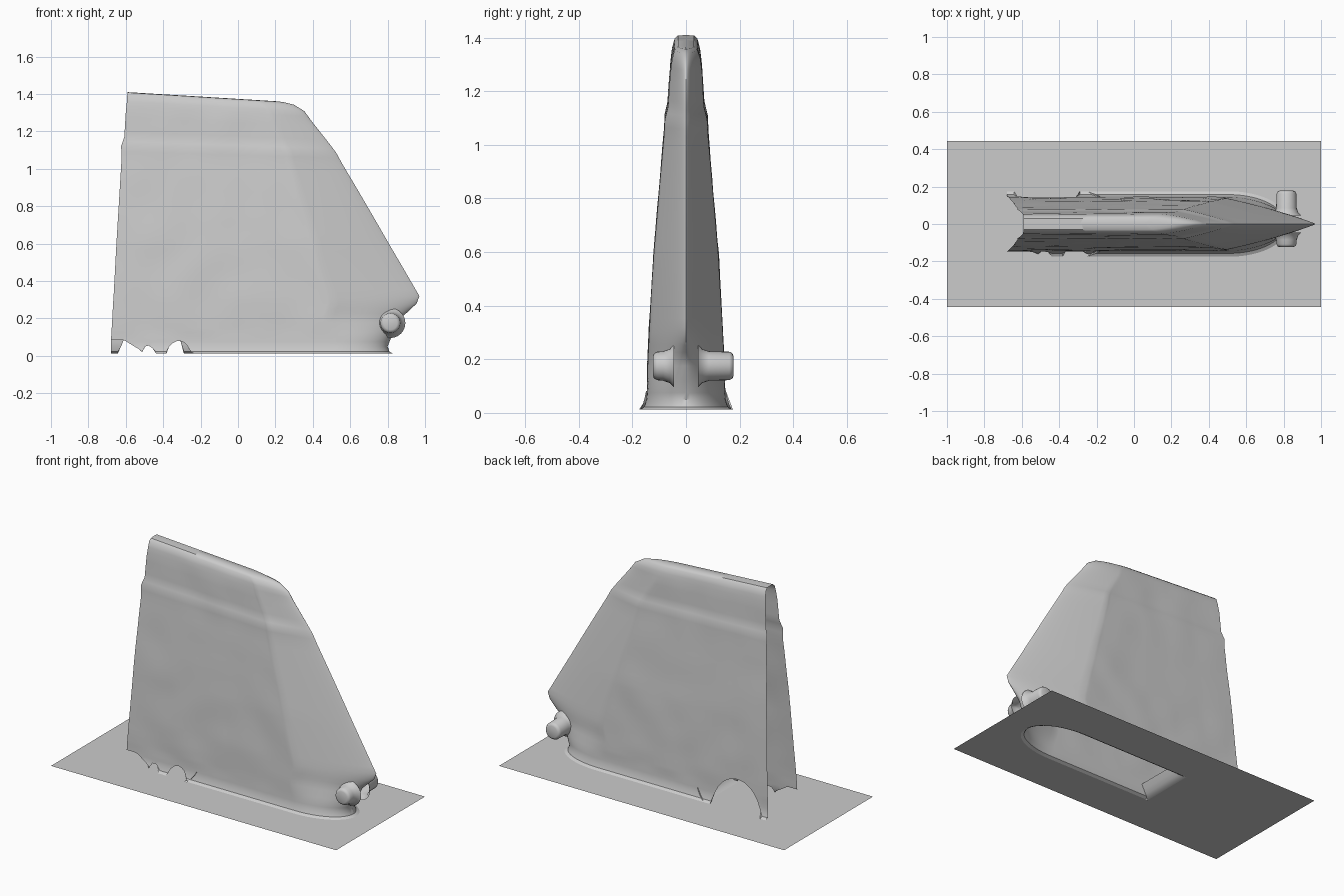
import bpy, bmesh, math
from mathutils import Vector, noise

if "Cube" in bpy.data.objects:
    bpy.data.objects.remove(bpy.data.objects["Cube"])

BASE = 0.012
# height, back x, nose x, half width, nose taper length, nose roundness
ROWS = [
    (0.012, -0.68, 0.83, 0.175, 0.32, 1.0),
    (0.022, -0.68, 0.81, 0.157, 0.30, 1.0),
    (0.05, -0.68, 0.80, 0.148, 0.30, 1.0),
    (0.10, -0.678, 0.82, 0.145, 0.32, 0.9),
    (0.20, -0.672, 0.87, 0.142, 0.40, 0.45),
    (0.28, -0.668, 0.955, 0.138, 0.46, 0.1),
    (0.32, -0.665, 0.97, 0.136, 0.48, 0.0),
    (0.60, -0.65, 0.81, 0.120, 0.40, 0.0),
    (1.06, -0.622, 0.555, 0.082, 0.28, 0.05),
    (1.12, -0.625, 0.525, 0.079, 0.26, 0.1),
    (1.17, -0.608, 0.49, 0.067, 0.25, 0.1),
    (1.30, -0.60, 0.395, 0.059, 0.22, 0.3),
    (1.36, -0.594, 0.355, 0.052, 0.20, 0.5),
    (1.395, -0.592, 0.30, 0.043, 0.18, 0.6),
    (1.408, -0.59, 0.24, 0.030, 0.16, 0.6),
    (1.41, -0.59, 0.20, 0.0, 0.15, 0.6),
]
FLAT, TAPER = 64, 16


def section(z):
    """Interpolate the fin's section data at a height."""
    for a, b in zip(ROWS, ROWS[1:]):
        if z <= b[0]:
            f = (z - a[0]) / (b[0] - a[0])
            return [p + (q - p) * f for p, q in zip(a[1:], b[1:])]
    return ROWS[-1][1:]


def arch(x, centre, half, height):
    d = 1 - ((x - centre) / half) ** 2
    return height * math.sqrt(d) if d > 0 else 0


def hem(x, side):
    """Height of the ragged lower edge near the open back."""
    if side > 0:
        return arch(x, -0.46, 0.17, 0.20)
    tail = min(0.085, max(0, (-0.52 - x) * 0.6 + 0.03)) if x < -0.52 else 0
    return max(tail, arch(x, -0.48, 0.035, 0.055), arch(x, -0.315, 0.065, 0.08))


def raw(i, z):
    xb, xn, w, length, rnd = section(z)
    xs = xn - length
    if i <= FLAT:
        return xb + (xs - xb) * i / FLAT, w
    s = math.sin((i - FLAT) / TAPER * math.pi / 2)
    y = w * (rnd * math.sqrt(max(0, 1 - s * s)) + (1 - rnd) * (1 - s) ** 0.85)
    return xs + length * s, y


def fin_point(i, z, side):
    x, y = raw(i, z)
    h = hem(x, side)
    if h > z:
        z = h
        x, y = raw(i, z)
    # slightly uneven skin
    if 0.1 < z < 1.39 and i < FLAT:
        y += 0.004 * noise.noise(Vector((x * 5, z * 5, side * 3)))
    drop = 0.055 * (z / 1.41) ** 3 * (x + 0.6) / 0.9
    return Vector((x, side * y, z - drop))


def finish(name, bm, angle=40):
    bmesh.ops.remove_doubles(bm, verts=bm.verts, dist=0.0004)
    bmesh.ops.dissolve_degenerate(bm, edges=bm.edges, dist=0.0002)
    bmesh.ops.recalc_face_normals(bm, faces=bm.faces)
    me = bpy.data.meshes.new(name)
    bm.to_mesh(me)
    bm.free()
    ob = bpy.data.objects.new(name, me)
    bpy.context.collection.objects.link(ob)
    bpy.ops.object.select_all(action='DESELECT')
    ob.select_set(True)
    bpy.context.view_layer.objects.active = ob
    bpy.ops.object.shade_smooth_by_angle(angle=math.radians(angle))
    return ob


def loft(bm, rows, closed=False):
    grid = [[bm.verts.new(p) for p in r] for r in rows]
    n = len(grid[0])
    for a, b in zip(grid, grid[1:]):
        for i in range(n if closed else n - 1):
            j = (i + 1) % n
            bm.faces.new((a[i], a[j], b[j], b[i]))


# Hollow fin, open at the back and underneath
levels = []
for a, b in zip(ROWS, ROWS[1:]):
    n = max(1, min(8, round((b[0] - a[0]) / 0.025)))
    levels += [a[0] + (b[0] - a[0]) * k / n for k in range(n)]
levels.append(ROWS[-1][0])
bm = bmesh.new()
N = FLAT + TAPER
loft(bm, [[fin_point(i, z, -1) for i in range(N + 1)] +
          [fin_point(i, z, 1) for i in range(N - 1, -1, -1)] for z in levels])
finish("fin_shell", bm)

# Thin base sheet with a long slot under the fin
half = [raw(i, BASE) for i in range(N + 1) if raw(i, BASE)[0] > -0.27]
slot = [(x, -y) for x, y in half] + [(x, y) for x, y in half[-2::-1]]
outer = [(-1, -0.445), (1, -0.445), (1, 0.445), (-1, 0.445)]
bm = bmesh.new()
edges = []
for loop in (outer, slot):
    vs = [bm.verts.new((x, y, BASE)) for x, y in loop]
    edges += [bm.edges.new((v, vs[(k + 1) % len(vs)])) for k, v in enumerate(vs)]
bmesh.ops.triangle_fill(bm, use_beauty=True, use_dissolve=False, edges=edges)
finish("base_sheet", bm)

# Curled lip at the back end of the slot
bm = bmesh.new()
x0, w0 = half[0]
loft(bm, [[(x0 + 0.07 * t, w0 * (1 - 0.15 * t) * k / 6, BASE + 0.07 * t * t)
           for k in range(-6, 7)] for t in (0, 0.25, 0.5, 0.75, 1)])
finish("slot_lip", bm)

# Round pegs either side of the nose
for name, side, end in (("peg_left", 1, 0.178), ("peg_right", -1, 0.124)):
    prof = [(0.045, 0.08), (0.06, 0.064), (0.085, 0.055), (end - 0.016, 0.053),
            (end - 0.005, 0.047), (end, 0.036), (end, 0.0)]
    bm = bmesh.new()
    loft(bm, [[(0.815 + r * math.cos(k * math.tau / 24), side * y,
                0.175 + r * math.sin(k * math.tau / 24)) for k in range(24)]
              for y, r in prof], closed=True)
    finish(name, bm, 60)
